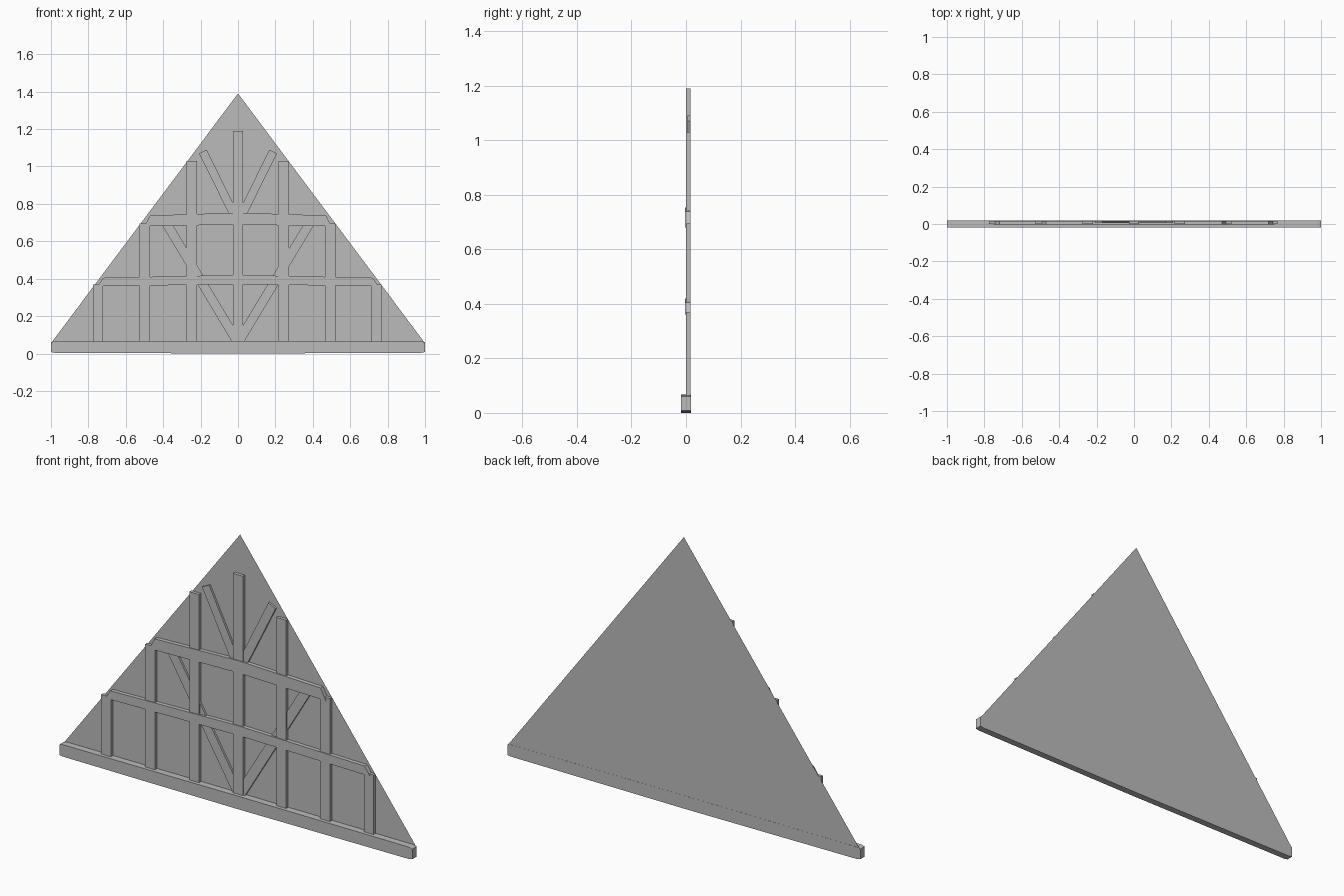
import bpy, bmesh
from mathutils import Vector

if "Cube" in bpy.data.objects:
    bpy.data.objects.remove(bpy.data.objects["Cube"])

grey = bpy.data.materials.new("plain grey")
grey.diffuse_color = (0.5, 0.5, 0.5, 1)
grey.use_nodes = True
grey.node_tree.nodes["Principled BSDF"].inputs["Base Color"].default_value = grey.diffuse_color
BACK = 0.0165  # rear of the timbers, just inside the wall sheet


def slab(name, points, front, back=None):
    """Extrude an x,z outline from front to back; a flat sheet if back is None."""
    bm = bmesh.new()
    face = bm.faces.new([bm.verts.new((x, front, z)) for x, z in points])
    if back is not None:
        ext = bmesh.ops.extrude_face_region(bm, geom=[face], use_keep_orig=True)
        moved = [v for v in ext["geom"] if isinstance(v, bmesh.types.BMVert)]
        bmesh.ops.translate(bm, verts=moved, vec=(0, back - front, 0))
    bmesh.ops.recalc_face_normals(bm, faces=bm.faces)
    mesh = bpy.data.meshes.new(name)
    bm.to_mesh(mesh)
    bm.free()
    mesh.materials.append(grey)
    obj = bpy.data.objects.new(name, mesh)
    bpy.context.collection.objects.link(obj)
    return obj


def brace(name, a, b, width):
    a, b = Vector(a), Vector(b)
    d = (b - a).normalized()
    n = Vector((-d.y, d.x)) * width / 2
    slab(name, [a + n, b + n, b - n, a - n], 0.006, BACK)


# Gable wall sheet
slab("gable_wall", [(-0.995, 0.012), (0.995, 0.012), (0.995, 0.062), (0, 1.39),
                    (-0.995, 0.062)], 0.0172)

# Sill beam
slab("sill_beam", [(-1, 0.008), (-0.98, 0.004), (0, 0), (0.98, 0.004), (1, 0.008),
                   (1, 0.06), (0.98, 0.065), (0, 0.067), (-0.98, 0.065), (-1, 0.06)],
     -0.0178, 0.0178)

# Upright posts
for x, top in ((-0.748, 0.37), (-0.498, 0.695), (-0.248, 1.03), (0, 1.19),
               (0.245, 1.03), (0.493, 0.695), (0.74, 0.37)):
    w = 0.0275
    slab("post", [(x - w, 0.05), (x + w, 0.05), (x + w, top), (x - w, top)], 0, BACK)

# Slightly crowned horizontal rails with raked ends
for name, outer, inner, low, high in (("lower_rail", 0.75, 0.72, 0.36, 0.405),
                                      ("upper_rail", 0.50, 0.47, 0.68, 0.738)):
    slab(name, [(-outer, low), (0, low + 0.01), (outer, low),
                (inner, high), (0, high + 0.015), (-inner, high)], -0.004, BACK)

# Diagonal braces
for side, s in (("left", -1), ("right", 1)):
    brace(side + "_long_brace", (s * 0.385, 0.70), (s * 0.005, 0.065), 0.05)
    brace(side + "_upper_brace", (s * 0.188, 1.08), (s * 0.02, 0.74), 0.045)
